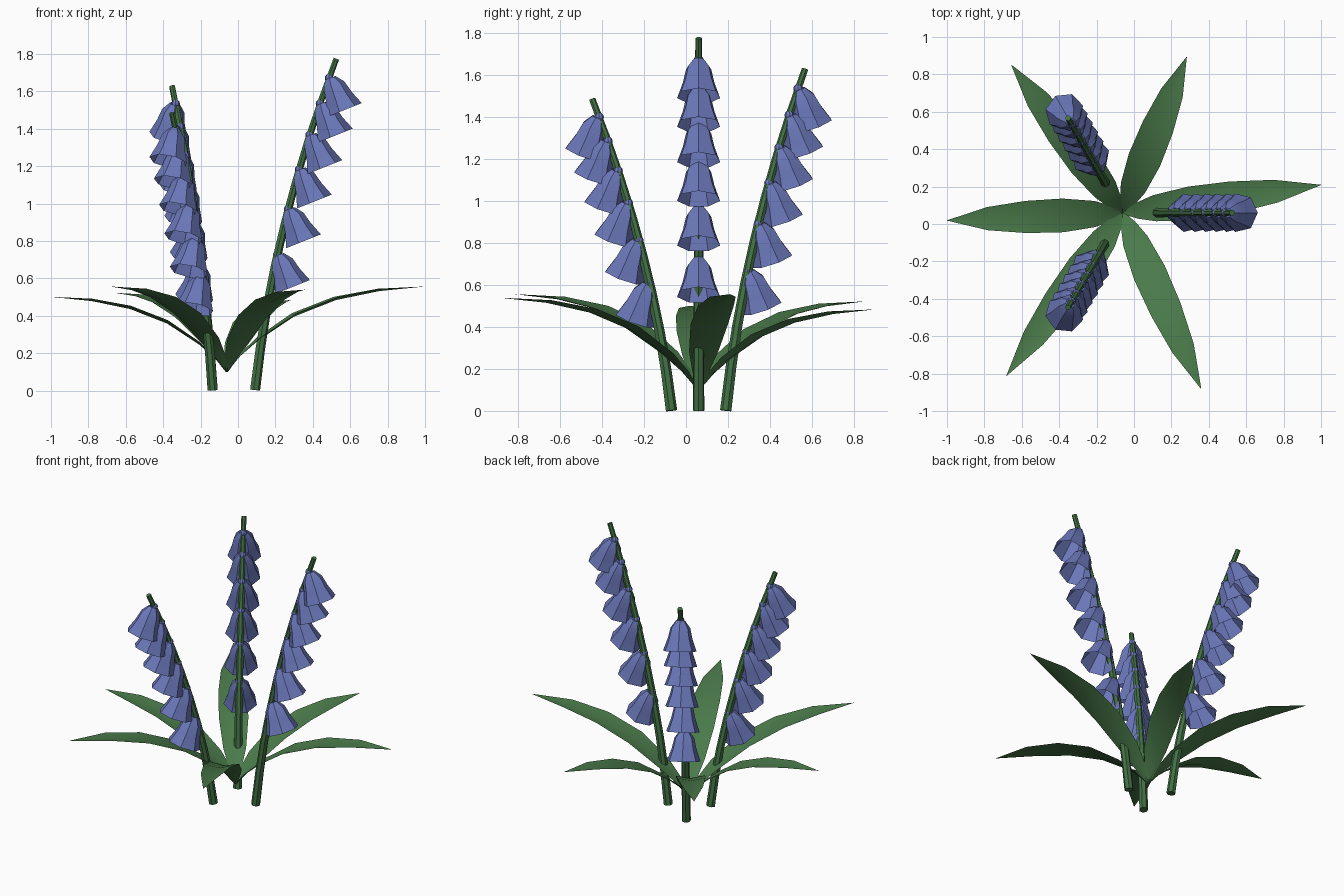
import bpy, bmesh, math
from mathutils import Vector

if "Cube" in bpy.data.objects:
    bpy.data.objects.remove(bpy.data.objects["Cube"])

CENTRE = Vector((-0.06, 0.06, 0))
UP = Vector((0, 0, 1))


def material(name, rgb):
    m = bpy.data.materials.new(name)
    m.diffuse_color = (*rgb, 1)
    m.use_nodes = True
    m.node_tree.nodes["Principled BSDF"].inputs["Base Color"].default_value = m.diffuse_color
    return m


GREEN = material("leaf green", (0.069, 0.195, 0.069))
STEM = material("stem green", (0.055, 0.165, 0.058))
BLUE = material("bell blue", (0.147, 0.188, 0.491))


def finish(bm, name, mat, smooth=False):
    bmesh.ops.recalc_face_normals(bm, faces=bm.faces)
    me = bpy.data.meshes.new(name)
    bm.to_mesh(me)
    bm.free()
    me.materials.append(mat)
    for p in me.polygons:
        p.use_smooth = smooth
    ob = bpy.data.objects.new(name, me)
    bpy.context.collection.objects.link(ob)
    if smooth:
        bpy.context.view_layer.objects.active = ob
        ob.select_set(True)
        bpy.ops.object.shade_smooth_by_angle(angle=math.radians(30))
        ob.select_set(False)
    return ob


def loft(bm, rings, sides, cap_start=True, cap_end=True):
    """Skin rings given as (centre, radius, u axis, v axis)."""
    loops = []
    for c, r, u, v in rings:
        loops.append([bm.verts.new(c + r * (u * math.cos(a) + v * math.sin(a)))
                      for a in (math.tau * i / sides for i in range(sides))])
    for a, b in zip(loops, loops[1:]):
        for i in range(sides):
            j = (i + 1) % sides
            bm.faces.new((a[i], a[j], b[j], b[i]))
    if cap_start:
        bm.faces.new(loops[0])
    if cap_end:
        bm.faces.new(loops[-1])


# Flower stems, each with six hanging bells
BELL_AT = (0.408, 0.546, 0.666, 0.77, 0.865, 0.942)
BELL_PROFILE = ((0, 0.028), (0.045, 0.062), (0.11, 0.077), (0.187, 0.105))
TILT = 0.38


def stem_point(f, d, height):
    reach = 0.15 + 0.435 * (0.45 * f + 0.55 * f * f)
    return CENTRE + d * reach + UP * (0.003 + height * f)


for k, height in enumerate((1.772, 1.625, 1.482)):
    ang = math.tau * k / 3
    d = Vector((math.cos(ang), math.sin(ang), 0))
    side = UP.cross(d)

    bm = bmesh.new()
    rings = []
    for i in range(9):
        f = i / 8
        tangent = (stem_point(f + 0.01, d, height) - stem_point(f - 0.01, d, height)).normalized()
        rings.append((stem_point(f, d, height), 0.028 - 0.012 * f, side.cross(tangent), side))
    loft(bm, rings, 7)
    finish(bm, f"stem_{k + 1}", STEM, True)

    axis = d * math.sin(TILT) - UP * math.cos(TILT)
    out = d * math.cos(TILT) + UP * math.sin(TILT)
    for n, f in enumerate(BELL_AT):
        p = stem_point(f, d, height)
        bm = bmesh.new()
        loft(bm, [(p + d * 0.008 + axis * s, r, out, side) for s, r in BELL_PROFILE],
             7, cap_end=False)
        finish(bm, f"bell_{k + 1}_{n + 1}", BLUE, True)
        # Round knob where the bell joins the stem
        bm = bmesh.new()
        bmesh.ops.create_uvsphere(bm, u_segments=8, v_segments=6, radius=0.023)
        bmesh.ops.translate(bm, verts=bm.verts, vec=p)
        finish(bm, f"bell_knob_{k + 1}_{n + 1}", BLUE, True)

# Arching leaves: (distance, height, half width) for a leaf of length 1
LEAF = ((0, 0, 0.008), (0.07, 0.085, 0.042), (0.16, 0.165, 0.07), (0.34, 0.285, 0.09),
        (0.55, 0.367, 0.086), (0.77, 0.41, 0.062), (1, 0.427, 0.001))
LEAVES = ((8, 1.07), (67.7, 0.90), (127, 0.99), (182.5, 0.94), (234.5, 1.07), (294, 1.03))
for k, (deg, length) in enumerate(LEAVES):
    a = math.radians(deg)
    d = Vector((math.cos(a), math.sin(a), 0))
    side = UP.cross(d)
    bm = bmesh.new()
    rows = []
    for x, z, w in LEAF:
        c = CENTRE + UP * 0.1 + (d * x + UP * z) * length
        rows.append([bm.verts.new(c + side * (w * s) + UP * (0.2 * w * (abs(s) - 0.5)))
                     for s in (-1, 0, 1)])
    for r, q in zip(rows, rows[1:]):
        for i in range(2):
            bm.faces.new((r[i], r[i + 1], q[i + 1], q[i]))
    finish(bm, f"leaf_{k + 1}", GREEN, True)
